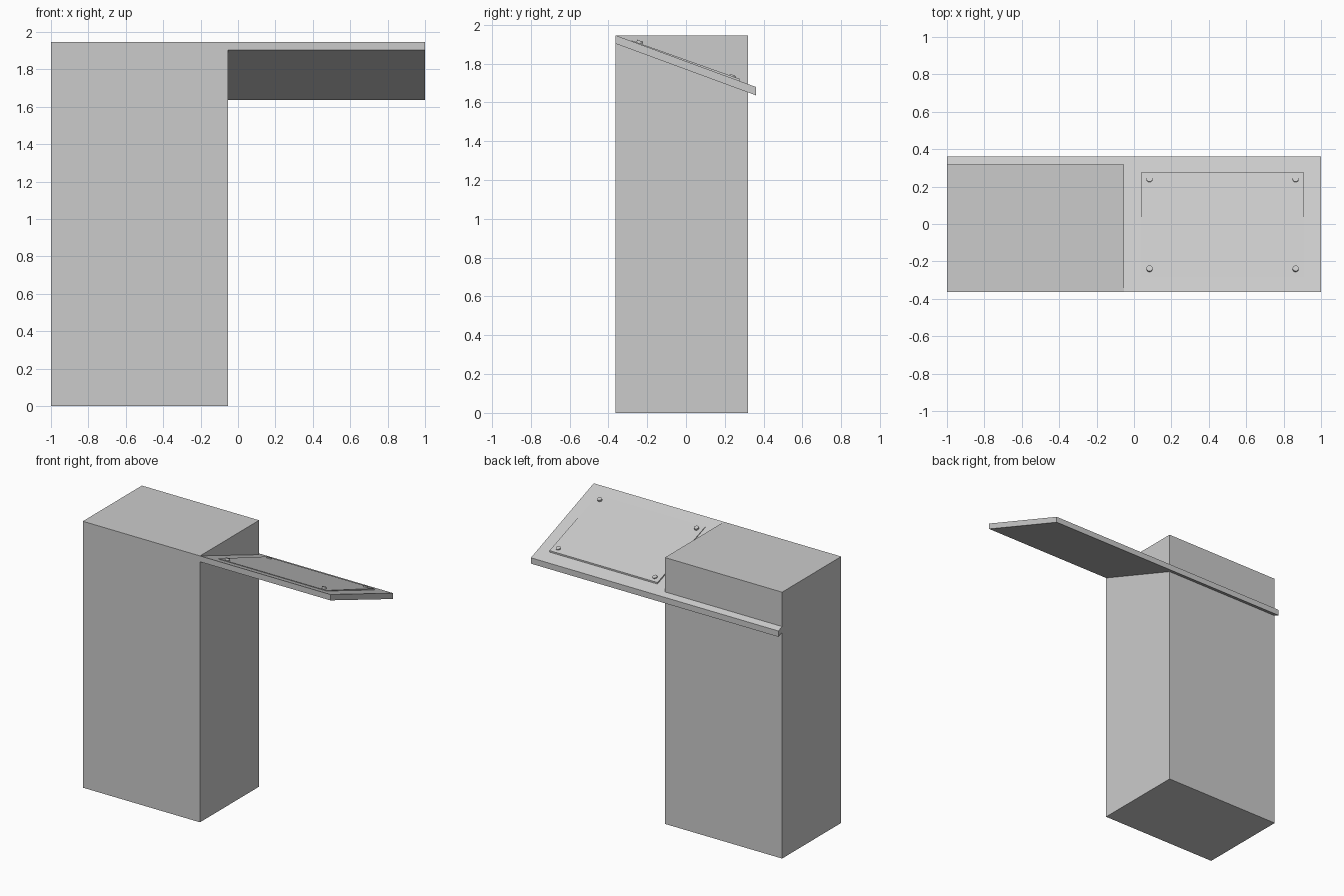
import bpy, bmesh, math
from mathutils import Matrix

if "Cube" in bpy.data.objects:
    bpy.data.objects.remove(bpy.data.objects["Cube"])

SLOPE = -0.267 / 0.725          # fall of the board from front to back
ANGLE = math.atan(SLOPE)


def board_z(y):
    return 1.946 + SLOPE * (y + 0.363)


def finish(name, bm):
    bmesh.ops.recalc_face_normals(bm, faces=bm.faces)
    mesh = bpy.data.meshes.new(name)
    bm.to_mesh(mesh)
    bm.free()
    obj = bpy.data.objects.new(name, mesh)
    bpy.context.collection.objects.link(obj)
    return obj


def extrude_profile(name, profile, x0, x1):
    """Extrude a (y, z) profile along x."""
    bm = bmesh.new()
    face = bm.faces.new([bm.verts.new((x0, y, z)) for y, z in profile])
    ext = bmesh.ops.extrude_face_region(bm, geom=[face])
    moved = [v for v in ext["geom"] if isinstance(v, bmesh.types.BMVert)]
    bmesh.ops.translate(bm, verts=moved, vec=(x1 - x0, 0, 0))
    return finish(name, bm)


# Upright block
extrude_profile("pedestal", [(-0.363, 0), (0.319, 0), (0.319, 1.946), (-0.363, 1.946)], -1, -0.053)

# Sloping board running through the block
extrude_profile("sloped_board", [(-0.363, 1.903), (0.362, 1.636), (0.362, 1.679), (-0.363, 1.946)], -1, 1)

# Thin panel on the board, almost flush at its front edge
f, b = -0.28, 0.275
extrude_profile("panel", [(f, board_z(f) - 0.01), (b, board_z(b) - 0.01),
                          (b, board_z(b) + 0.011), (f, board_z(f) + 0.004)], 0.038, 0.91)

# Corner screws
for x in (0.083, 0.864):
    for y in (-0.24, 0.238):
        bm = bmesh.new()
        place = Matrix.Translation((x, y, board_z(y) + 0.008)) @ Matrix.Rotation(ANGLE, 4, 'X')
        bmesh.ops.create_cone(bm, cap_ends=True, segments=16, radius1=0.016,
                              radius2=0.016, depth=0.02, matrix=place)
        finish("screw", bm)
